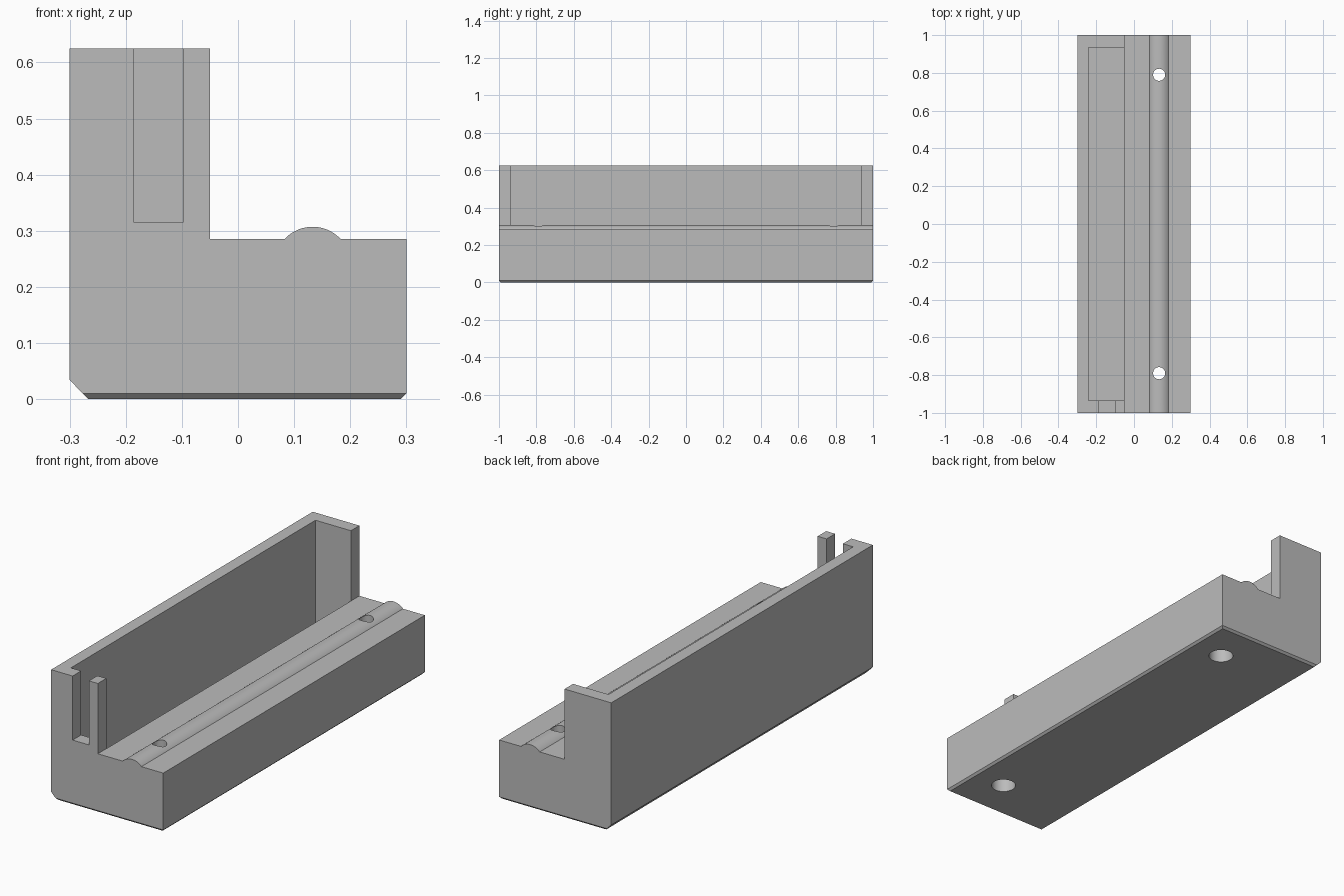
import bpy, bmesh, math
from mathutils import Vector

cube = bpy.data.objects.get("Cube")
if cube:
    bpy.data.objects.remove(cube, do_unlink=True)

GREY = (0.5, 0.5, 0.5, 1)
mat = bpy.data.materials.new("plain grey")
mat.use_nodes = True
mat.diffuse_color = GREY
mat.node_tree.nodes["Principled BSDF"].inputs["Base Color"].default_value = GREY

TOP, DECK, BEVEL = 0.625, 0.285, 0.01
RIDGE_X, RIDGE_Z, RIDGE_R = 0.133, 0.239, 0.068


def make_object(name, bm):
    bmesh.ops.recalc_face_normals(bm, faces=bm.faces)
    mesh = bpy.data.meshes.new(name)
    bm.to_mesh(mesh)
    bm.free()
    mesh.materials.append(mat)
    obj = bpy.data.objects.new(name, mesh)
    bpy.context.collection.objects.link(obj)
    return obj


def box_cutter(name, low, high):
    low, high = Vector(low), Vector(high)
    bm = bmesh.new()
    bmesh.ops.create_cube(bm, size=1)
    bmesh.ops.scale(bm, vec=high - low, verts=bm.verts)
    bmesh.ops.translate(bm, vec=(low + high) / 2, verts=bm.verts)
    return make_object(name, bm)


def drill_cutter(name, y, radius, low, high):
    bm = bmesh.new()
    bmesh.ops.create_cone(bm, cap_ends=True, segments=48, radius1=radius,
                          radius2=radius, depth=high - low)
    bmesh.ops.translate(bm, vec=(RIDGE_X, y, (low + high) / 2), verts=bm.verts)
    return make_object(name, bm)


# L-shaped body profile with a rounded ridge on the deck
half = math.acos((DECK - RIDGE_Z) / RIDGE_R)
ridge = [(RIDGE_X + RIDGE_R * math.sin(a), RIDGE_Z + RIDGE_R * math.cos(a))
         for a in (half * (1 - i / 12) for i in range(25))]
profile = [(-0.267, 0), (0.3 - BEVEL, 0), (0.3, BEVEL), (0.3, DECK), *ridge,
           (-0.05, DECK), (-0.05, TOP), (-0.3, TOP), (-0.3, 0.034)]
bm = bmesh.new()
face = bm.faces.new([bm.verts.new((x, -1, z)) for x, z in profile])
extruded = bmesh.ops.extrude_face_region(bm, geom=[face])["geom"]
bmesh.ops.translate(bm, vec=(0, 2, 0),
                    verts=[v for v in extruded if isinstance(v, bmesh.types.BMVert)])

# Chamfer the bottom edge of both ends
for side in (-1, 1):
    bmesh.ops.bisect_plane(bm, geom=bm.verts[:] + bm.edges[:] + bm.faces[:],
                           plane_co=(0, side, BEVEL), plane_no=(0, side, -1),
                           clear_outer=True)
    bmesh.ops.holes_fill(bm, edges=[e for e in bm.edges if e.is_boundary])
body = make_object("holder_body", bm)

# Deep pocket behind the deck, front slot, and counterbored screw holes
cutters = [
    box_cutter("pocket_cutter", (-0.24, -0.935, 0.06), (-0.05, 0.935, DECK)),
    box_cutter("opening_cutter", (-0.24, -0.935, DECK - 0.05), (-0.05, 0.935, 0.8)),
    box_cutter("slot_cutter", (-0.185, -1.1, 0.315), (-0.098, -0.9, 0.8)),
]
# The upper opening also breaks through the wall's inner side
for v in cutters[1].data.vertices:
    if v.co.x > -0.1:
        v.co.x = 0.0
    if v.co.z < 0.5:
        v.co.z = DECK
for y in (-0.79, 0.79):
    cutters.append(drill_cutter("screw_hole_cutter", y, 0.032, -0.1, 0.5))
    cutters.append(drill_cutter("counterbore_cutter", y, 0.056, -0.1, 0.15))

for cutter in cutters:
    mod = body.modifiers.new(cutter.name, 'BOOLEAN')
    mod.operation = 'DIFFERENCE'
    mod.solver = 'EXACT'
    mod.object = cutter
    cutter.hide_render = True
    cutter.hide_viewport = False

# Apply the cuts and drop the helpers
bpy.context.view_layer.objects.active = body
body.select_set(True)
for mod in list(body.modifiers):
    bpy.ops.object.modifier_apply(modifier=mod.name)
for cutter in cutters:
    bpy.data.objects.remove(cutter, do_unlink=True)
bpy.ops.object.shade_smooth_by_angle(angle=math.radians(25))
